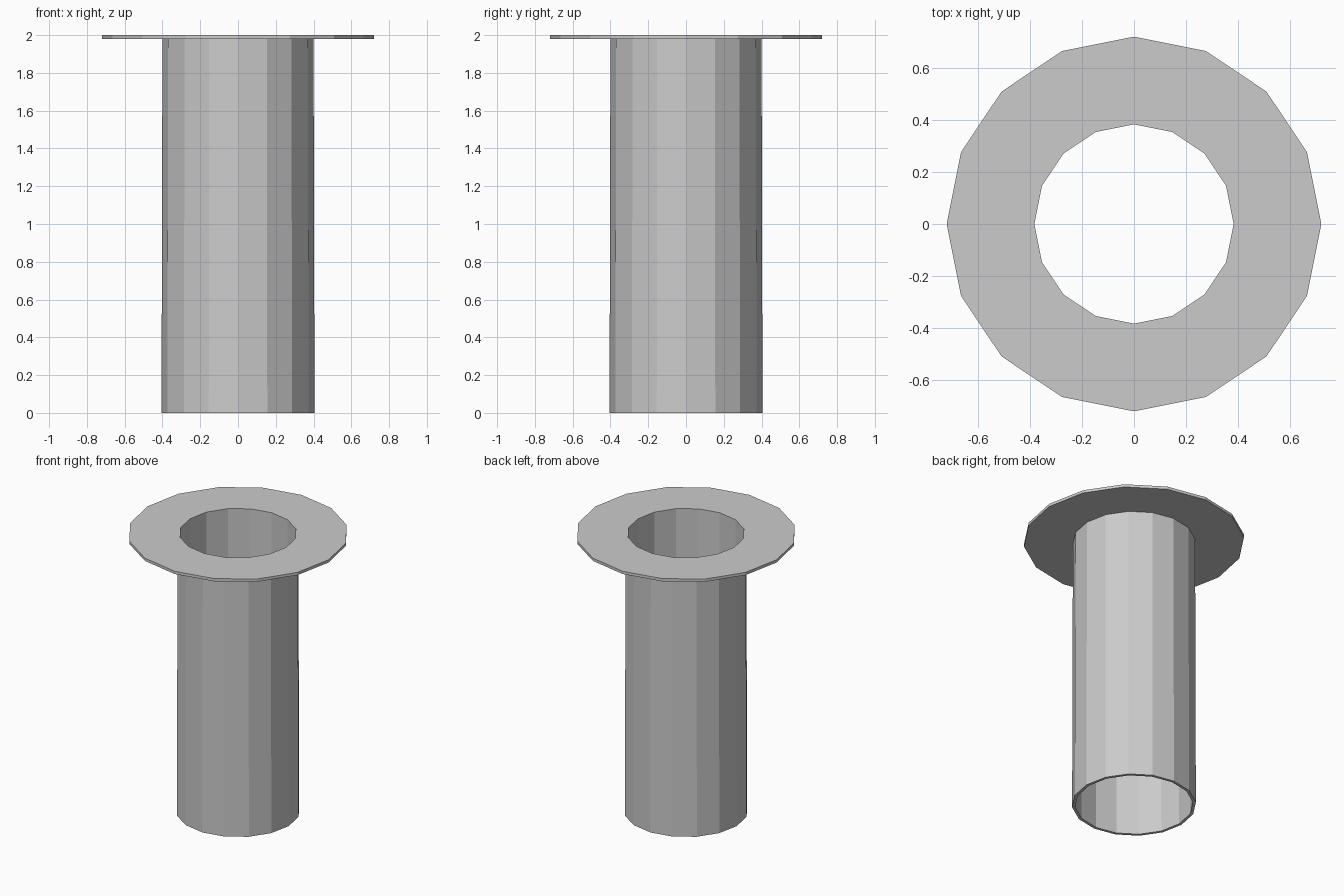
import bpy, bmesh
from math import cos, sin, tau

if "Cube" in bpy.data.objects:
    bpy.data.objects.remove(bpy.data.objects["Cube"])

SIDES = 16


def lathe(name, profile):
    """Revolve a closed (radius, z) profile into a flat-faced ring."""
    bm = bmesh.new()
    rings = [[bm.verts.new((r * cos(tau * i / SIDES), r * sin(tau * i / SIDES), z))
              for r, z in profile] for i in range(SIDES)]
    n = len(profile)
    for i in range(SIDES):
        a, b = rings[i], rings[(i + 1) % SIDES]
        for j in range(n):
            k = (j + 1) % n
            bm.faces.new((a[j], b[j], b[k], a[k]))
    bmesh.ops.recalc_face_normals(bm, faces=bm.faces)
    mesh = bpy.data.meshes.new(name)
    bm.to_mesh(mesh)
    bm.free()
    obj = bpy.data.objects.new(name, mesh)
    bpy.context.collection.objects.link(obj)
    return obj


# Thin-walled open tube with a flat flange at the top
lathe("flanged_tube", [(0.385, 0), (0.405, 0), (0.40, 1.98),
                       (0.72, 1.98), (0.72, 2.0), (0.383, 2.0)])
